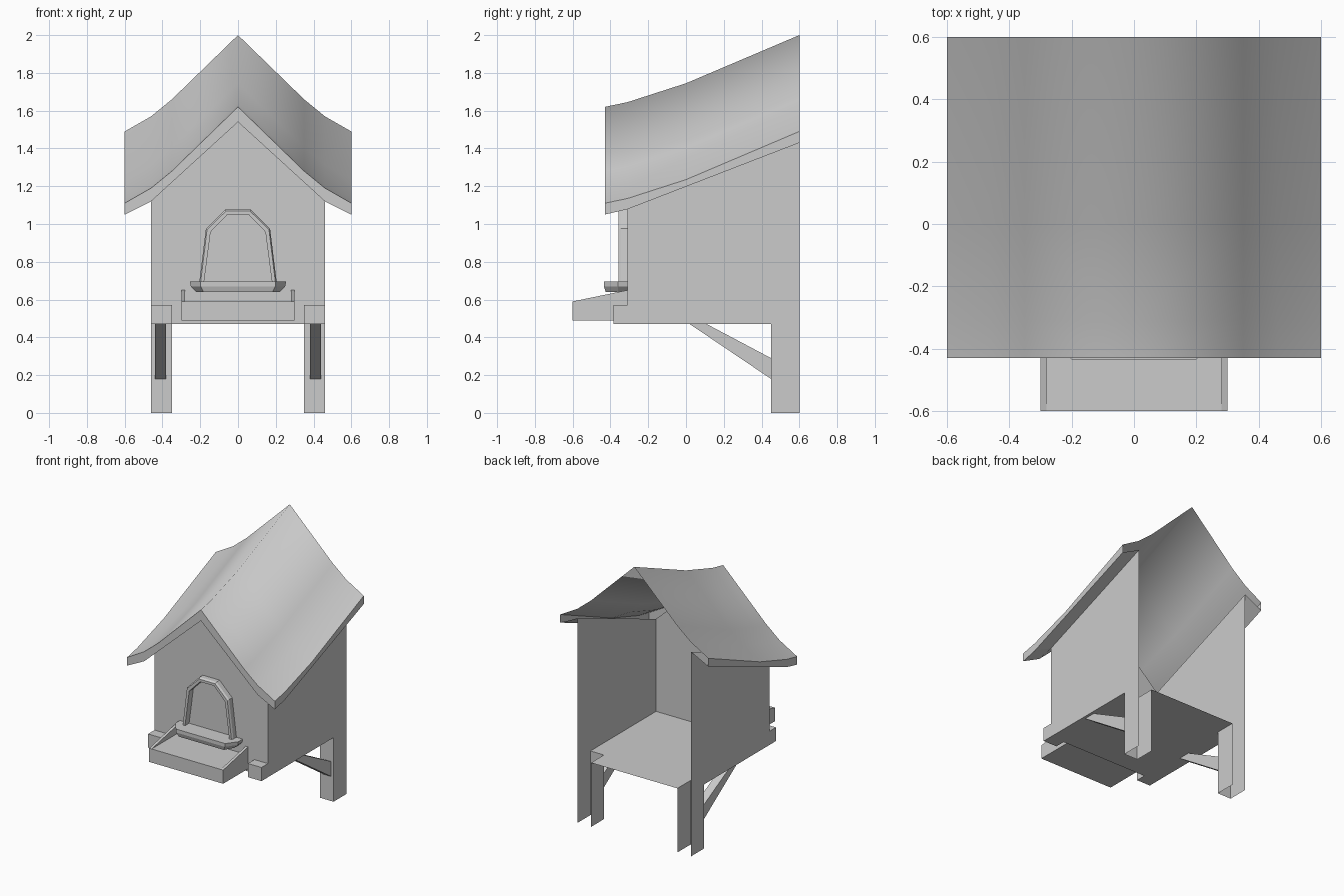
import bpy

if "Cube" in bpy.data.objects:
    bpy.data.objects.remove(bpy.data.objects["Cube"])

W, FRONT, BACK, FLOOR = 0.46, -0.31, 0.60, 0.47   # house half width and planes


def mesh(name, verts, faces):
    me = bpy.data.meshes.new(name)
    me.from_pydata(verts, [], faces)
    me.update()
    ob = bpy.data.objects.new(name, me)
    bpy.context.collection.objects.link(ob)
    return ob


def mirror_x(ob):
    ob.modifiers.new("mirror", 'MIRROR').use_mirror_merge = True
    return ob


def loft(name, rings, caps=True):
    """Join closed rings of equal length; optionally cap both ends."""
    n = len(rings[0])
    verts = [p for r in rings for p in r]
    faces = [(k * n + i, k * n + (i + 1) % n, (k + 1) * n + (i + 1) % n, (k + 1) * n + i)
             for k in range(len(rings) - 1) for i in range(n)]
    if caps:
        faces += [tuple(reversed(range(n))), tuple(range(len(verts) - n, len(verts)))]
    return mesh(name, verts, faces)


def prism_x(name, yz, x0, x1):
    return loft(name, [[(x, y, z) for y, z in yz] for x in (x0, x1)])


def rect(y0, y1, z0, z1):
    return [(y0, z0), (y1, z0), (y1, z1), (y0, z1)]


def sheets(name, quads):
    """Loose flat panels in one object."""
    verts = [p for q in quads for p in q]
    starts = [sum(len(q) for q in quads[:k]) for k in range(len(quads))]
    return mesh(name, verts, [tuple(range(s, s + len(q))) for s, q in zip(starts, quads)])


# Swept roof: curved in profile and along the ridge
top = [(0, 0), (0.35, -0.34), (0.46, -0.43), (0.60, -0.51)]
rows = [(-0.43, 1.62), (FRONT, 1.645), (0.0, 1.745), (BACK, 2.0)]
verts = [(x, y, r + d) for y, r in rows for x, d in top]
faces = [(k * 4 + i, k * 4 + i + 1, k * 4 + i + 5, k * 4 + i + 4)
         for k in range(3) for i in range(3)]
roof = mirror_x(mesh("roof", verts, faces))
bpy.context.view_layer.objects.active = roof
roof.select_set(True)
bpy.ops.object.shade_smooth_by_angle()

# Front and side fascia with the soffit below the overhang
low = [(0, 1.54), (0.46, 1.12), (0.60, 1.05)]
rise = [(-0.43, 0.0), (FRONT, 0.028), (BACK, 0.38)]


def under(i, k):
    return (low[i][0], rise[k][0], low[i][1] + rise[k][1])


mirror_x(sheets("roof_trim", [
    [verts[0], under(0, 0), under(1, 0), under(2, 0), verts[3], verts[2], verts[1]],
    [under(2, 0), under(2, 1), under(2, 2), verts[15], verts[11], verts[7], verts[3]],
    [under(0, 0), under(0, 1), under(1, 1), under(1, 0)],
    [under(1, 0), under(1, 1), under(2, 1), under(2, 0)],
    [under(1, 1), under(1, 2), under(2, 2), under(2, 1)]]))

# Front and side walls, open at the back; the side wall runs into the rear leg
mirror_x(sheets("walls", [
    [(0, FRONT, FLOOR), (W, FRONT, FLOOR), under(1, 1), under(0, 1)],
    [(W, FRONT, FLOOR), (W, 0.45, FLOOR), (W, 0.45, 0), (W, BACK, 0),
     under(1, 2), under(1, 1)]]))

# Rear legs: inner and front faces of the open channel
mirror_x(sheets("rear_legs", [
    [(0.35, BACK, 0), (0.35, 0.45, 0), (0.35, 0.45, FLOOR), (0.35, BACK, FLOOR)],
    [(0.35, 0.45, 0), (W, 0.45, 0), (W, 0.45, FLOOR), (0.35, 0.45, FLOOR)]]))


# Floor with openings where the braces enter
def floor_quad(x0, x1, y0, y1):
    return [(x0, y0, FLOOR), (x1, y0, FLOOR), (x1, y1, FLOOR), (x0, y1, FLOOR)]


mirror_x(sheets("floor", [floor_quad(0, W, FRONT, 0.02), floor_quad(0, 0.38, 0.02, 0.11),
                          floor_quad(0.44, W, 0.02, 0.11), floor_quad(0, W, 0.11, 0.45),
                          floor_quad(0, 0.35, 0.45, BACK)]))

# Diagonal braces and front corner blocks
brace = [(0.02, FLOOR), (0.11, FLOOR), (0.45, 0.29), (0.45, 0.18)]
n = len(brace)
mirror_x(loft("braces", [[(x, y, z) for y, z in brace] for x in (0.38, 0.44)], caps=False))
mirror_x(sheets("brace_sides", [[(x, y, z) for y, z in brace] for x in (0.38, 0.44)]))
mirror_x(prism_x("corner_blocks", rect(-0.385, FRONT, FLOOR, 0.57), 0.35, W))

# Feeding tray with wedge sides
prism_x("tray", rect(-0.60, FRONT, 0.49, 0.59), -0.30, 0.30)
mirror_x(prism_x("tray_sides", [(-0.60, 0.59), (FRONT, 0.59), (FRONT, 0.65)], 0.28, 0.30))


# Window sill with chamfered corners, tapering downwards
def sill_ring(z, s, f):
    half = [(0.255 - s, FRONT), (0.255 - s, -0.36), (0.20 - s / 2, f)]
    return [(x, y, z) for x, y in half] + [(-x, y, z) for x, y in reversed(half)]


loft("window_sill", [sill_ring(0.64, 0.035, -0.425), sill_ring(0.67, 0.005, -0.435),
                     sill_ring(0.695, 0.0, -0.435)])


# Arched window frame with a sloped outer edge
def arch(y, pts):
    return [(x, y, z) for x, z in pts] + [(-x, y, z) for x, z in reversed(pts)]


outer = [(0.205, 0.69), (0.17, 0.975), (0.068, 1.077)]
face = [(0.198, 0.69), (0.164, 0.97), (0.064, 1.068)]
inner = [(0.18, 0.69), (0.145, 0.958), (0.056, 1.05)]
profile = [arch(FRONT, outer), arch(-0.345, outer), arch(-0.358, face),
           arch(-0.358, inner), arch(FRONT, inner)]
loft("window_frame", [[ring[i] for ring in profile] for i in range(6)])
